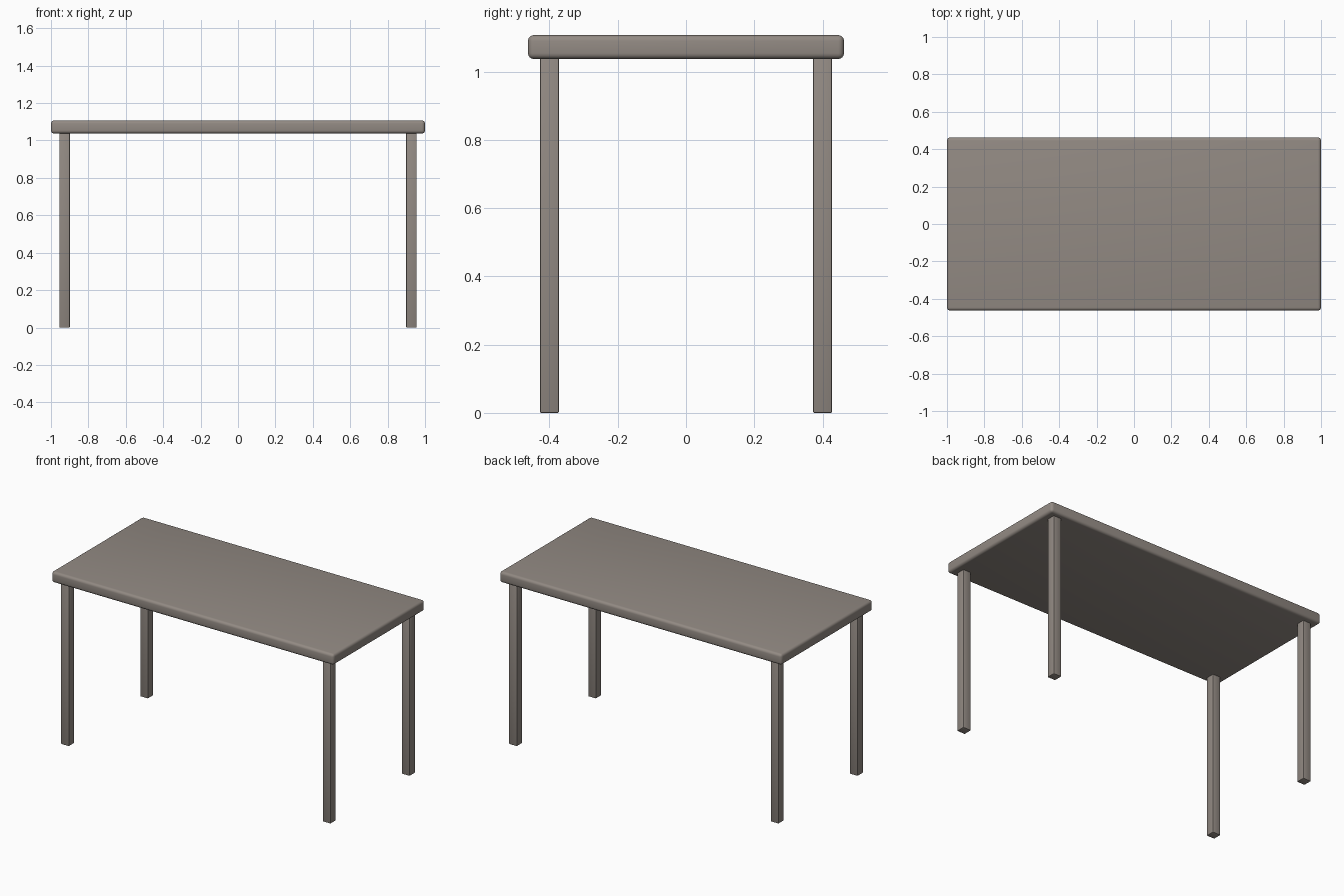
import bpy
import math

cube = bpy.data.objects.get("Cube")
if cube:
    bpy.data.objects.remove(cube, do_unlink=True)

# Single warm grey finish
finish = bpy.data.materials.new("warm_grey")
finish.use_nodes = True
colour = (0.29, 0.255, 0.228, 1)
finish.diffuse_color = colour
finish.node_tree.nodes["Principled BSDF"].inputs["Base Color"].default_value = colour


def rounded_box(name, centre, size, radius, segments):
    bpy.ops.mesh.primitive_cube_add(size=1, location=centre)
    box = bpy.context.object
    box.name = name
    box.scale = size
    bpy.ops.object.transform_apply(location=False, rotation=False, scale=True)
    box.data.materials.append(finish)
    bevel = box.modifiers.new("rounded_edges", "BEVEL")
    bevel.width = radius
    bevel.segments = segments
    bpy.ops.object.modifier_apply(modifier=bevel.name)
    bpy.ops.object.shade_smooth_by_angle(angle=math.radians(35))
    return box


# Tabletop slab with soft edges
TOP, UNDERSIDE = 1.107, 1.037
rounded_box("tabletop", (0, 0, (TOP + UNDERSIDE) / 2),
            (2, 0.926, TOP - UNDERSIDE), 0.017, 4)

# Four square legs, running slightly into the tabletop
leg_height = UNDERSIDE + 0.01
for x_name, x in (("left", 1), ("right", -1)):
    for y_name, y in (("front", -1), ("back", 1)):
        rounded_box(f"{y_name}_{x_name}_leg",
                    (x * 0.927, y * 0.4, leg_height / 2),
                    (0.056, 0.056, leg_height), 0.004, 2)
